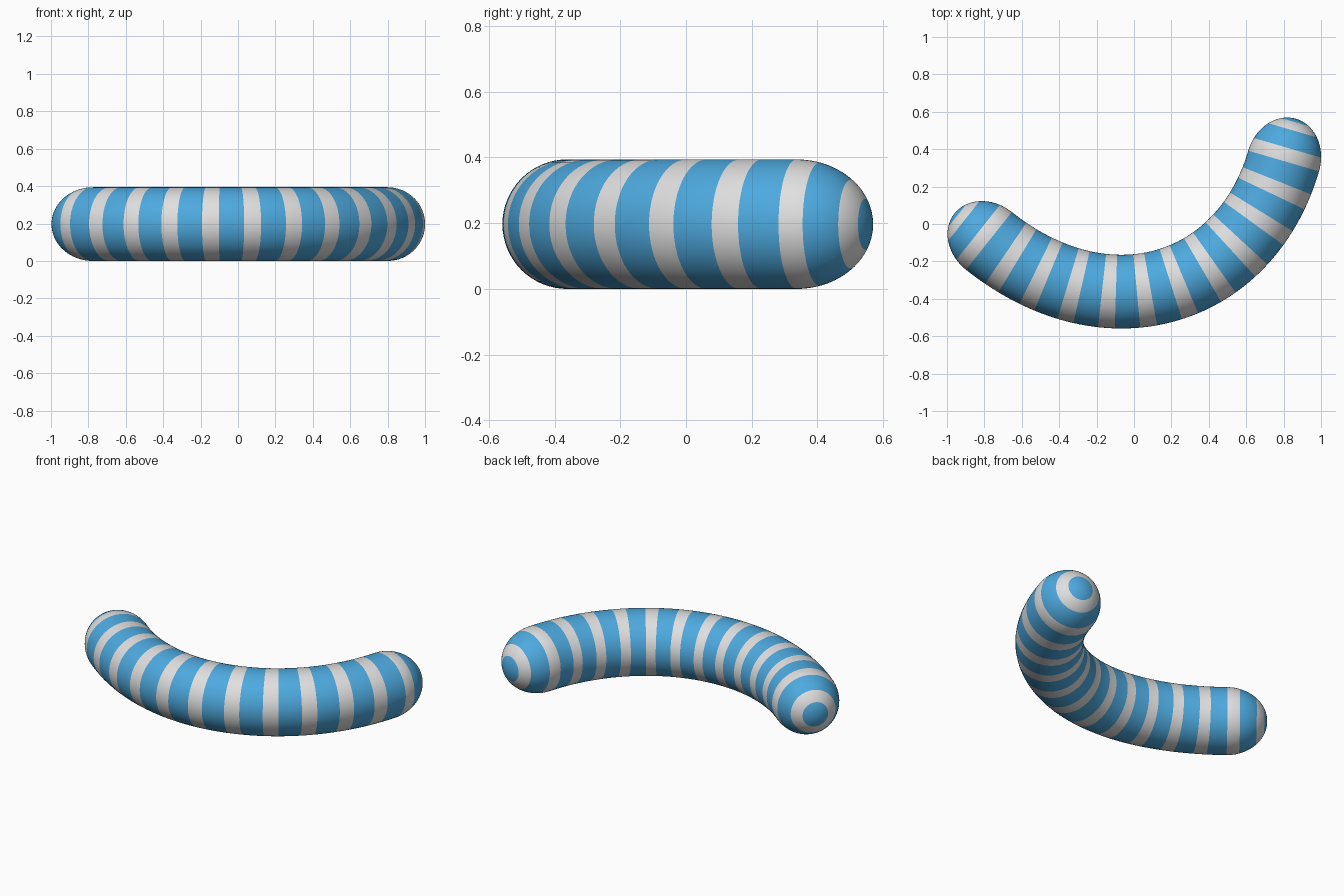
import bpy, bmesh, math
from mathutils import Vector

if "Cube" in bpy.data.objects:
    bpy.data.objects.remove(bpy.data.objects["Cube"])

R = 0.197        # tube radius
CAP = 0.235      # cap length
DOT = 0.08       # blue dot radius at each tip
WHITES = 14      # white bands
SIDES = 64


def material(name, rgb):
    m = bpy.data.materials.new(name)
    m.diffuse_color = (*rgb, 1)
    m.use_nodes = True
    m.node_tree.nodes["Principled BSDF"].inputs["Base Color"].default_value = m.diffuse_color
    return m


# Centre path: one bezier lying flat
A, D = Vector((-0.776, -0.09, R)), Vector((0.8, 0.337, R))
TA, TD = Vector((0.78, -0.62, 0)).normalized(), Vector((0.28, 0.96, 0)).normalized()
B, C = A + 0.82 * TA, D - 0.72 * TD


def bez(t):
    u = 1 - t
    return u**3 * A + 3 * u * u * t * B + 3 * u * t * t * C + t**3 * D


def tangent(t):
    u = 1 - t
    return (u * u * (B - A) + 2 * u * t * (C - B) + t * t * (D - C)).normalized()


# Dense stations (length along the skin, centre, tangent, radius): cap, tube, cap
N = 400
st = []
for i in range(N):
    a = math.pi / 2 * i / N
    st.append((A - TA * CAP * math.cos(a), TA, R * math.sin(a)))
for i in range(N + 1):
    st.append((bez(i / N), tangent(i / N), R))
for i in range(1, N + 1):
    a = math.pi / 2 * i / N
    st.append((D + TD * CAP * math.sin(a), TD, R * math.cos(a)))
lens = [0.0]
for p, q in zip(st, st[1:]):
    lens.append(lens[-1] + math.hypot((q[0] - p[0]).length, q[2] - p[2]))
total = lens[-1]


def station(s):
    for i in range(len(lens) - 1):
        if lens[i + 1] >= s:
            f = (s - lens[i]) / (lens[i + 1] - lens[i])
            p, q = st[i], st[i + 1]
            return p[0].lerp(q[0], f), p[1].lerp(q[1], f).normalized(), p[2] + (q[2] - p[2]) * f
    return st[-1]


# Band limits: dot, white, blue, white ... white, dot
period = (total - 2 * DOT) / (WHITES - 0.6)
bands = [0.0, DOT]
for k in range(2 * WHITES - 1):
    bands.append(bands[-1] + period * (0.4 if k % 2 == 0 else 0.6))
bands.append(total)

# Striped tube lofted from rings, with ring edges on the band limits
bm = bmesh.new()
tip = bm.verts.new(st[0][0])
prev = None
up = Vector((0, 0, 1))
SUB = 5
for k in range(len(bands) - 1):
    for j in range(1, SUB + 1):
        last = k == len(bands) - 2 and j == SUB
        if last:
            end = bm.verts.new(st[-1][0])
            ring = [end] * SIDES
        else:
            c, t, r = station(bands[k] + (bands[k + 1] - bands[k]) * j / SUB)
            n = t.cross(up)
            ring = [bm.verts.new(c + r * (math.cos(w) * n + math.sin(w) * up))
                    for w in (2 * math.pi * i / SIDES for i in range(SIDES))]
        for i in range(SIDES):
            m = (i + 1) % SIDES
            if prev is None:
                f = bm.faces.new((tip, ring[i], ring[m]))
            elif last:
                f = bm.faces.new((prev[m], prev[i], end))
            else:
                f = bm.faces.new((prev[i], ring[i], ring[m], prev[m]))
            f.material_index = k % 2
            f.smooth = True
        prev = ring
bmesh.ops.recalc_face_normals(bm, faces=bm.faces)
mesh = bpy.data.meshes.new("striped_tube")
bm.to_mesh(mesh)
bm.free()
mesh.materials.append(material("sky blue", (0.075, 0.40, 0.74)))
mesh.materials.append(material("light grey", (0.74, 0.74, 0.74)))
bpy.context.collection.objects.link(bpy.data.objects.new("striped_tube", mesh))
